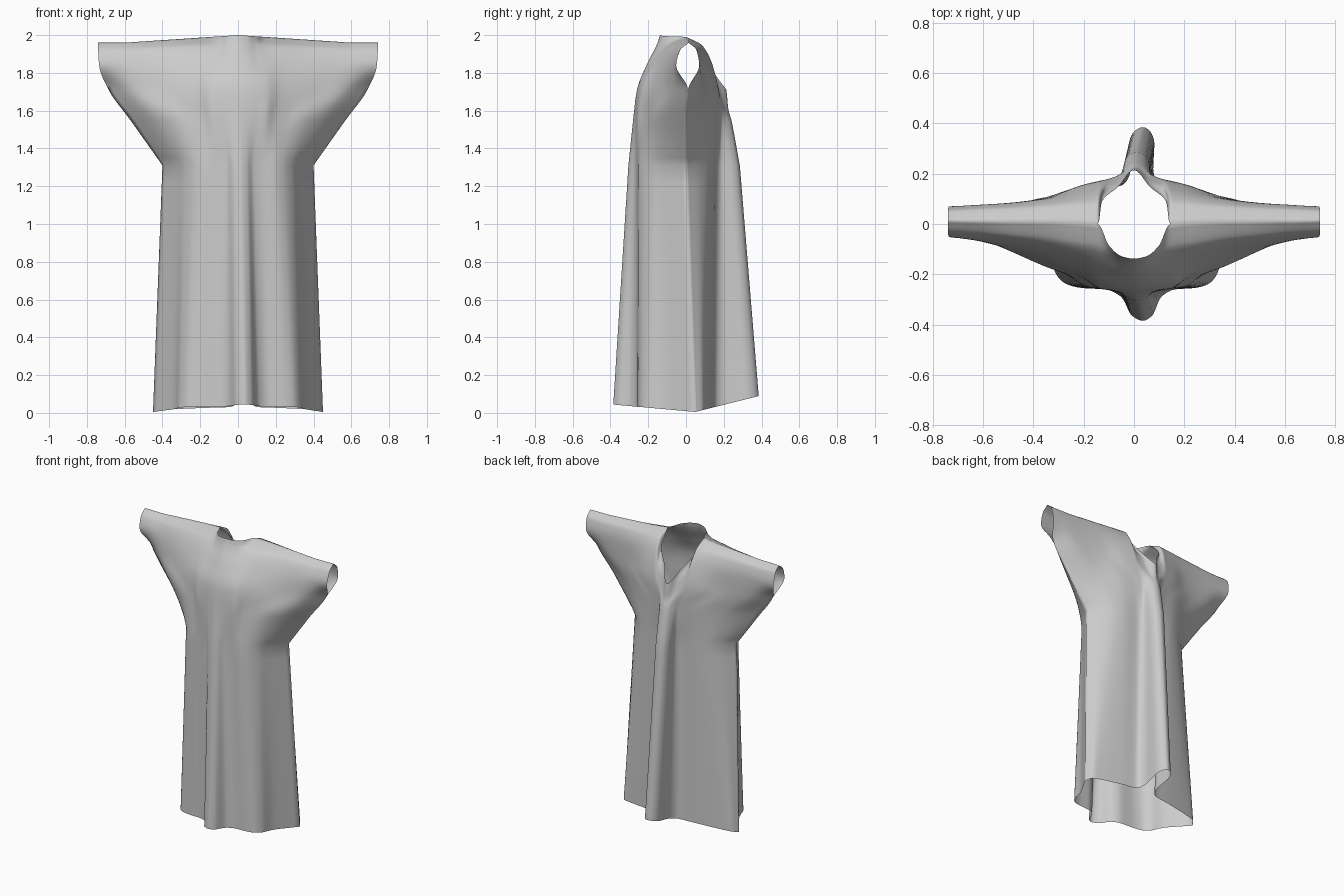
import bpy, bmesh

if "Cube" in bpy.data.objects:
    bpy.data.objects.remove(bpy.data.objects["Cube"])

# Heights of the cross-sections, hem to shoulder
LEVELS = [0.0, 1.31, 1.55, 1.71, 1.86, 1.955, 2.0]

# Half cross-sections (x, y), centre to side seam
FRONT = [
    [(0, -.385), (.04, -.365), (.08, -.29), (.14, -.26), (.22, -.255), (.28, -.24), (.32, -.2), (.345, -.12), (.45, .05)],
    [(0, -.305), (.035, -.295), (.07, -.27), (.12, -.258), (.18, -.252), (.23, -.23), (.28, -.185), (.32, -.125), (.40, 0)],
    [(0, -.28), (.04, -.275), (.09, -.265), (.14, -.258), (.19, -.23), (.25, -.205), (.33, -.18), (.43, -.125), (.57, 0)],
    [(0, -.26), (.05, -.257), (.1, -.25), (.15, -.238), (.22, -.2), (.32, -.16), (.43, -.12), (.56, -.08), (.685, .01)],
    [(0, -.2), (.05, -.195), (.1, -.18), (.15, -.165), (.23, -.14), (.35, -.11), (.48, -.085), (.61, -.068), (.735, -.052)],
    [(0, -.152), (.05, -.142), (.1, -.115), (.145, -.095), (.24, -.08), (.36, -.06), (.49, -.048), (.62, -.035), (.74, -.03)],
    [(0, -.138), (.05, -.128), (.1, -.085), (.145, 0), (.24, .01), (.36, .012), (.49, .012), (.62, .012), (.74, .015)],
]
BACK = [
    [(0, .385), (.03, .37), (.05, .32), (.045, .22), (.075, .155), (.2, .135), (.34, .11), (.42, .09), (.45, .05)],
    [(0, .285), (.03, .275), (.05, .24), (.055, .19), (.09, .16), (.18, .15), (.26, .125), (.33, .075), (.40, 0)],
    [(0, .24), (.03, .23), (.055, .205), (.075, .185), (.12, .172), (.22, .15), (.33, .105), (.44, .06), (.57, 0)],
    [(0, .225), (.045, .195), (.09, .18), (.135, .17), (.22, .15), (.33, .11), (.43, .09), (.56, .07), (.685, .01)],
    [(0, .22), (.055, .172), (.11, .148), (.145, .135), (.23, .12), (.35, .1), (.48, .085), (.61, .077), (.735, .07)],
    [(0, .217), (.06, .155), (.125, .105), (.146, .085), (.24, .08), (.36, .072), (.49, .065), (.62, .06), (.74, .055)],
    [(0, .215), (.063, .148), (.127, .09), (.145, 0), (.24, .01), (.36, .012), (.49, .012), (.62, .012), (.74, .015)],
]
NECK = [1.71, 1.80, 1.90]      # back neckline heights
SUB = 6                        # steps between control columns
ROWS = [14, 6, 6, 6, 5, 5]     # steps between control rows


def smooth(ts, vs, samples):
    """Monotone cubic interpolation, so folds never overshoot."""
    n = len(ts)
    d = [(vs[i + 1] - vs[i]) / (ts[i + 1] - ts[i]) for i in range(n - 1)]
    m = [d[0]] + [2 * a * b / (a + b) if a * b > 0 else 0 for a, b in zip(d, d[1:])] + [d[-1]]
    out = []
    for i, k in samples:
        h = ts[i + 1] - ts[i]
        out.append((2*k**3 - 3*k**2 + 1) * vs[i] + (k**3 - 2*k**2 + k) * h * m[i]
                   + (3*k**2 - 2*k**3) * vs[i + 1] + (k**3 - k**2) * h * m[i + 1])
    return out


def height(x, y, lvl, col, back):
    """Sloping hem, falling shoulder line and back neckline."""
    top = 2.0 - 0.04 * min(1, x / 0.6)
    if back and col < len(NECK):
        top = NECK[col]
    if lvl == 0:
        return 0.005 + abs(y - .05) * (.25 if back else .09)
    if lvl > 1.71 or (back and col < 3 and lvl > 1.55):
        base = 1.55 if back and col < 3 else 1.71
        return base + (lvl - base) * (top - base) / (2.0 - base)
    return lvl


def panel(sections, back):
    """Loft a full panel from mirrored half sections; returns rows of points."""
    cols = list(range(-8, 9))
    col_s = [(i, k / SUB) for i in range(16) for k in range(SUB)] + [(15, 1.0)]
    skirt_s = [(0, k / ROWS[0]) for k in range(ROWS[0])]
    upper_s = [(i, k / n) for i, n in enumerate(ROWS[1:]) for k in range(n)] + [(len(ROWS) - 2, 1.0)]
    lines = []
    for lvl, sec in zip(LEVELS, sections):
        pts = []
        for c in cols:
            x, y = sec[abs(c)]
            z = height(x, y, lvl, abs(c), back)
            drift = .035 * (1 - x / sec[-1][0]) * (1 - lvl / 2)
            pts.append(((x if c > 0 else -x) + drift, y, z))
        lines.append([smooth(cols, [p[a] for p in pts], col_s) for a in range(3)])
    grid = [[[0, 0, 0] for _ in col_s] for _ in skirt_s + upper_s]
    for j in range(len(col_s)):
        for a in range(3):
            v = [ln[a][j] for ln in lines]
            # straight skirt, then curved yoke and sleeves with a crisp underarm
            run = smooth(LEVELS[:2], v[:2], skirt_s) if len(v) > 2 else []
            run += smooth(LEVELS[1:], v[1:], upper_s)
            for r, val in enumerate(run):
                grid[r][j][a] = val
    return grid


front, back = panel(FRONT, False), panel(BACK, True)

# Sew the side seams (below the cuffs) and the shoulder seams
seam_rows = sum(ROWS[:3])
for r in range(seam_rows + 1):
    back[r][0], back[r][-1] = front[r][0], front[r][-1]
mid = 8 * SUB
for j in range(len(front[0])):
    if abs(j - mid) >= 3 * SUB:
        back[-1][j] = front[-1][j]

# Tunic: open at hem, cuffs and neck
bm = bmesh.new()
for grid, flip in ((front, False), (back, True)):
    vs = [[bm.verts.new(p) for p in row] for row in grid]
    for r in range(len(vs) - 1):
        for j in range(len(vs[0]) - 1):
            f = [vs[r][j], vs[r][j + 1], vs[r + 1][j + 1], vs[r + 1][j]]
            bm.faces.new(f[::-1] if flip else f)
bmesh.ops.remove_doubles(bm, verts=bm.verts, dist=0.00005)

# Soften the drape slightly, leaving the open edges and underarm seams alone
inner = [v for v in bm.verts if not v.is_boundary and (v.co.z > 1.4 and abs(v.co.x) < 0.7)]
for _ in range(2):
    bmesh.ops.smooth_vert(bm, verts=inner, factor=0.4, use_axis_y=True)

mesh = bpy.data.meshes.new("tunic")
bm.to_mesh(mesh)
bm.free()
tunic = bpy.data.objects.new("tunic", mesh)
bpy.context.collection.objects.link(tunic)
for p in mesh.polygons:
    p.use_smooth = True
